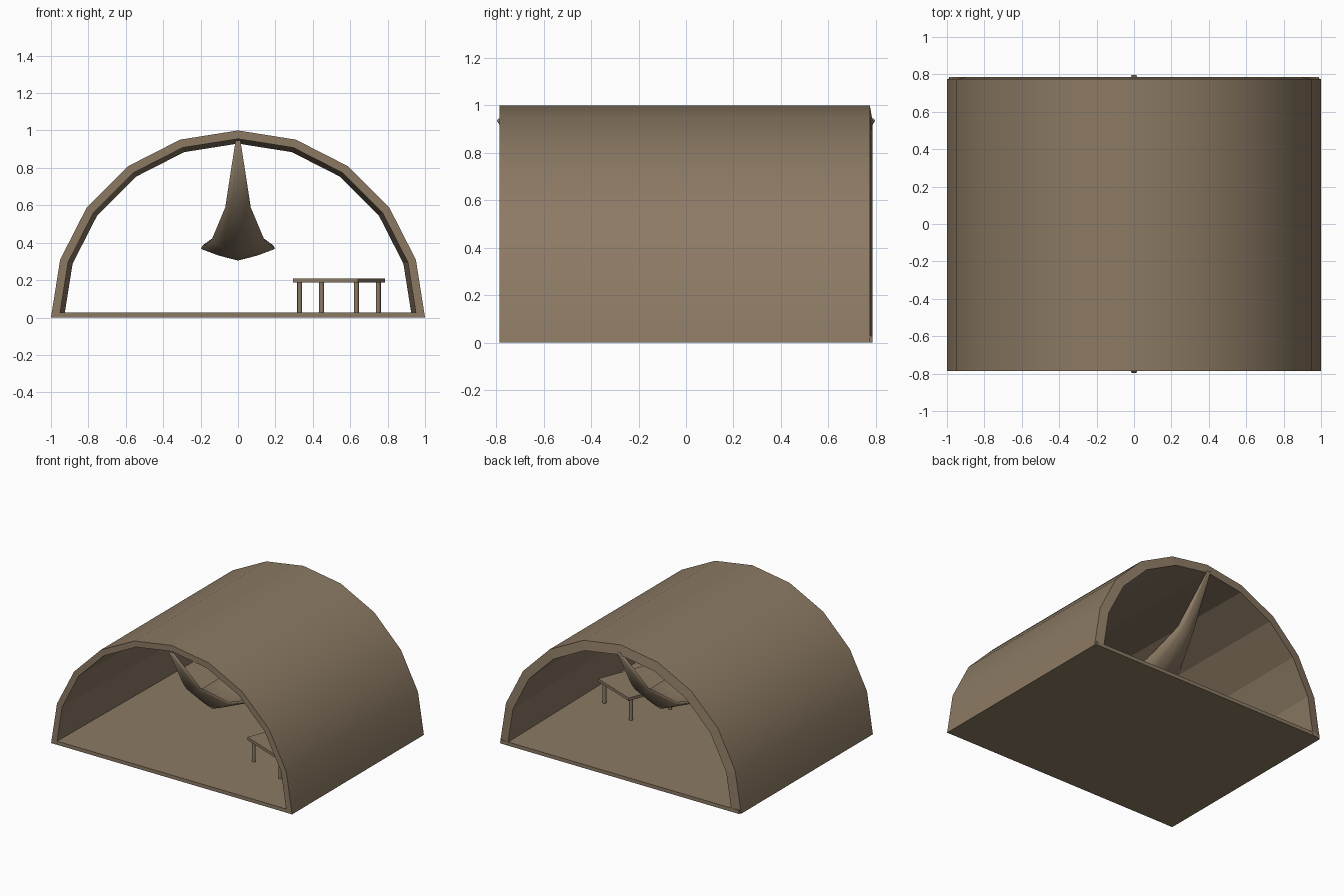
import bpy, bmesh, math
from mathutils import Matrix, Vector

if "Cube" in bpy.data.objects:
    bpy.data.objects.remove(bpy.data.objects["Cube"])

brown = bpy.data.materials.new("warm_brown")
brown.use_nodes = True
COLOUR = (0.262, 0.195, 0.127, 1)
brown.diffuse_color = COLOUR
brown.node_tree.nodes["Principled BSDF"].inputs["Base Color"].default_value = COLOUR


def make(name, bm):
    bmesh.ops.recalc_face_normals(bm, faces=bm.faces)
    mesh = bpy.data.meshes.new(name)
    bm.to_mesh(mesh)
    bm.free()
    mesh.materials.append(brown)
    obj = bpy.data.objects.new(name, mesh)
    bpy.context.collection.objects.link(obj)
    return obj


def box(name, size, centre, turn=0):
    bm = bmesh.new()
    bmesh.ops.create_cube(bm, size=1)
    bm.transform(Matrix.Translation(centre) @ Matrix.Rotation(turn, 4, 'Z')
                 @ Matrix.Diagonal((*size, 1)))
    return make(name, bm)


# Vaulted shell: four half rings joined into a closed arch, smooth outside
bm = bmesh.new()
SIDES = 10
rings = []
for radius, y in ((1, -0.787), (1, 0.775), (0.93, 0.787), (0.955, -0.787)):
    ring = []
    for i in range(SIDES + 1):
        a = math.pi * i / SIDES
        ring.append(bm.verts.new((radius * math.cos(a), y, radius * math.sin(a))))
    rings.append(ring)
for k in range(4):
    one, two = rings[k], rings[(k + 1) % 4]
    for i in range(SIDES):
        face = bm.faces.new((one[i], one[i + 1], two[i + 1], two[i]))
        face.smooth = k == 0
for end in (0, SIDES):
    bm.faces.new([ring[end] for ring in rings])
for edge in bm.edges:
    edge.smooth = all(f.smooth for f in edge.link_faces)
make("vaulted_shell", bm)

# Floor slab
box("floor", (1.98, 1.572, 0.027), (0, 0, 0.0135))

# Hanging hammock: half the stations (y, half width, edge z, middle z), mirrored
half = [(0.78, 0.006, 0.95, 0.945), (0.53, 0.06, 0.60, 0.56),
        (0.30, 0.135, 0.425, 0.36), (0.10, 0.19, 0.385, 0.325)]
stations = [(-y, w, e, m) for y, w, e, m in half] + half[::-1]
bm = bmesh.new()
rows = []
for y, w, edge_z, mid_z in stations:
    rows.append([bm.verts.new((w * t, y, mid_z + (edge_z - mid_z) * abs(t) ** 1.3))
                 for t in (-1, -0.5, 0, 0.5, 1)])
for one, two in zip(rows, rows[1:]):
    for i in range(4):
        bm.faces.new((one[i], one[i + 1], two[i + 1], two[i]))
hammock = make("hammock", bm)
for poly in hammock.data.polygons:
    poly.use_smooth = True
thick = hammock.modifiers.new("thickness", 'SOLIDIFY')
thick.thickness = 0.02
thick.offset = -1 if hammock.data.polygons[0].normal.z > 0 else 1

# Side table, turned towards the middle of the room
TURN = math.radians(-21.5)
CENTRE = Vector((0.54, -0.195, 0))
box("table_top", (0.374, 0.392, 0.022), CENTRE + Vector((0, 0, 0.198)), TURN)
for sx, front in ((-1, "right"), (1, "left")):
    for sy, side in ((-1, "front"), (1, "back")):
        spot = CENTRE + Matrix.Rotation(TURN, 3, 'Z') @ Vector((sx * 0.163, sy * 0.16, 0.107))
        bm = bmesh.new()
        bmesh.ops.create_cone(bm, cap_ends=True, segments=12, radius1=0.013,
                              radius2=0.013, depth=0.164)
        bm.transform(Matrix.Translation(spot))
        for face in bm.faces:
            face.smooth = len(face.verts) == 4
        for edge in bm.edges:
            edge.smooth = all(f.smooth for f in edge.link_faces)
        make(f"table_leg_{side}_{front}", bm)
